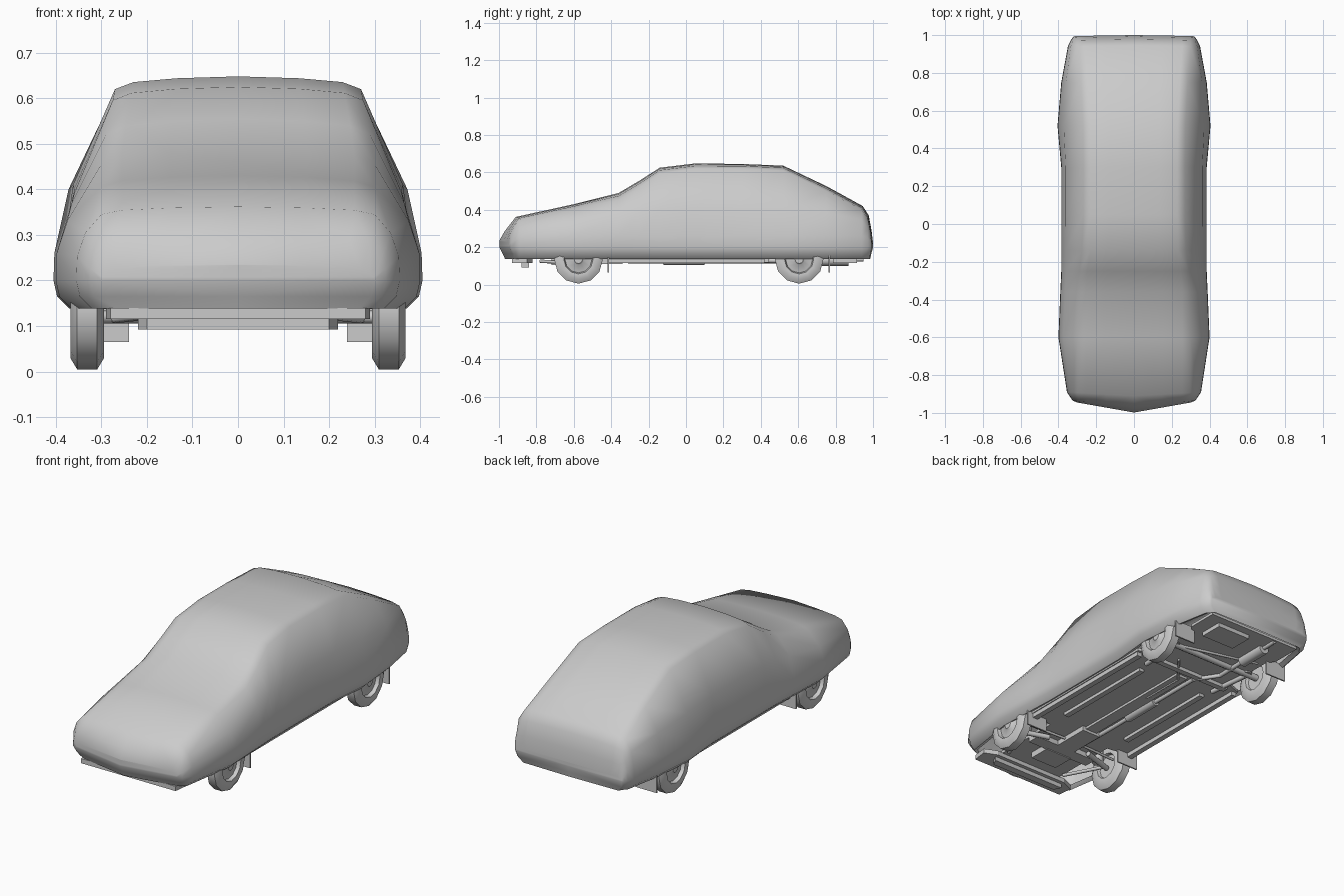
import bpy, bmesh, math
from mathutils import Vector, Matrix

if "Cube" in bpy.data.objects:
    bpy.data.objects.remove(bpy.data.objects["Cube"])

grey = bpy.data.materials.new("cover grey")
grey.use_nodes = True
grey.diffuse_color = (0.6, 0.6, 0.6, 1)
grey.node_tree.nodes["Principled BSDF"].inputs["Base Color"].default_value = (0.6, 0.6, 0.6, 1)


def finish(name, bm, angle=None):
    bmesh.ops.remove_doubles(bm, verts=bm.verts, dist=0.0005)
    bmesh.ops.recalc_face_normals(bm, faces=bm.faces)
    mesh = bpy.data.meshes.new(name)
    bm.to_mesh(mesh)
    bm.free()
    mesh.materials.append(grey)
    ob = bpy.data.objects.new(name, mesh)
    bpy.context.collection.objects.link(ob)
    if angle:
        bpy.ops.object.select_all(action='DESELECT')
        ob.select_set(True)
        bpy.context.view_layer.objects.active = ob
        bpy.ops.object.shade_smooth_by_angle(angle=math.radians(angle))
    return ob


def box(name, centre, size):
    bm = bmesh.new()
    bmesh.ops.create_cube(bm, size=1, matrix=Matrix.Translation(centre) @ Matrix.Diagonal((*size, 1)))
    return finish(name, bm)


def tube(name, points, radius, sides=8):
    bm = bmesh.new()
    for a, b in zip(points, points[1:]):
        a, b = Vector(a), Vector(b)
        turn = (b - a).to_track_quat('Z', 'Y').to_matrix().to_4x4()
        bmesh.ops.create_cone(bm, cap_ends=True, segments=sides, radius1=radius, radius2=radius,
                              depth=(b - a).length, matrix=Matrix.Translation((a + b) / 2) @ turn)
    return finish(name, bm, 50)


def plate(name, half, low, high):
    # slab from one half of an outline, mirrored in x
    bm = bmesh.new()
    outline = half + [(-x, y) for x, y in reversed(half)]
    face = bm.faces.new([bm.verts.new((x, y, low)) for x, y in outline])
    new = bmesh.ops.extrude_face_region(bm, geom=[face])["geom"]
    bmesh.ops.translate(bm, vec=(0, 0, high - low), verts=[v for v in new if isinstance(v, bmesh.types.BMVert)])
    return finish(name, bm)


# Draped cover: y, half width, belt z, belt x, shoulder z, shoulder x, top z, bow
stations = [
    (-0.945, .30, .215, .29, .225, .27, .235, -.053),
    (-0.935, .325, .25, .315, .28, .29, .285, -.035),
    (-0.89, .355, .305, .335, .345, .30, .362, -.02),
    (-0.60, .40, .33, .375, .405, .30, .43, 0),
    (-0.36, .39, .37, .365, .455, .30, .49, 0),
    (-0.25, .385, .39, .36, .52, .29, .555, 0),
    (-0.14, .385, .40, .36, .595, .275, .625, 0),
    (0.05, .385, .41, .362, .62, .27, .648, 0),
    (0.30, .385, .41, .362, .62, .27, .645, 0),
    (0.52, .405, .40, .372, .61, .272, .636, 0),
    (0.75, .385, .38, .36, .50, .285, .527, 0),
    (0.94, .35, .345, .335, .40, .30, .42, .005),
    (0.972, .335, .30, .322, .35, .30, .37, .005),
    (0.987, .325, .255, .315, .28, .30, .29, .005),
    (0.995, .315, .21, .31, .218, .29, .222, .005),
]


def section(st):
    y, w, bz, bx, sz, sx, top, bow = st
    tuck = 0.03 if y < -0.9 else -0.015 if y > 0.95 else 0
    pts = [(w - .06, .15, tuck), (w - .035, .138, tuck), (w - .008, .165, tuck * .6), (w, .2, 0),
           (w - .002, min(.26, (.2 + bz) / 2), 0), (bx, bz, 0), (sx, sz, 0),
           (sx * .85, sz + (top - sz) * .55, 0), (sx * .5, sz + (top - sz) * .85, 0), (0, top, 0)]
    return [Vector((x, y + t + bow * (1 - x / w), z)) for x, z, t in pts], bow


bm = bmesh.new()
columns = [[bm.verts.new(p) for p in section(s)[0]] for s in stations]
for end in (0, -1):
    # close the nose and tail with a bowed centre column
    pts, bow = section(stations[end])
    w = stations[end][1]
    inner = [bm.verts.new((0, p.y + bow * p.x / w, p.z)) for p in pts]
    columns = [inner] + columns if end == 0 else columns + [inner]
for a, b in zip(columns, columns[1:]):
    for i in range(len(a) - 1):
        bm.faces.new((a[i], a[i + 1], b[i + 1], b[i]))
bmesh.ops.remove_doubles(bm, verts=bm.verts, dist=0.0005)
bmesh.ops.mirror(bm, geom=bm.verts[:] + bm.edges[:] + bm.faces[:], axis='X', merge_dist=0.0005)
finish("car_cover", bm, 65)

# Floor pan, narrowed around the wheels
plate("floor_pan", [(.19, -.9), (.19, -.44), (.335, -.42), (.335, .43), (.25, .46),
                    (.25, .76), (.28, .79), (.28, .96)], .137, .152)
plate("front_valance", [(.28, -.93), (.29, -.85), (.22, -.82)], .115, .14)
plate("front_skid", [(.2, -.88), (.22, -.84)], .092, .118)
box("tunnel", (0, -.02, .134), (.07, .8, .02))
box("front_crossmember", (0, -.575, .125), (.38, .07, .03))
box("gearbox", (0, -.44, .13), (.11, .2, .04))
box("engine_sump", (0, -.66, .125), (.16, .12, .04))
box("rear_crossmember", (0, .43, .13), (.5, .03, .025))
box("fuel_tank", (.1, .85, .13), (.2, .13, .03))


def wheel(name, x, y, side):
    profile = [(-.036, .07), (-.037, .105), (-.022, .13), (.022, .13),
               (.037, .105), (.034, .078), (.015, .072), (.022, .03), (.03, .022), (.03, 0)]
    bm = bmesh.new()
    verts = [bm.verts.new((x + side * a, y, .135 + r)) for a, r in [(-.02, 0), (-.02, .065)] + profile]
    edges = [bm.edges.new(p) for p in zip(verts, verts[1:])]
    bmesh.ops.spin(bm, geom=verts + edges, cent=(x, y, .135), axis=(1, 0, 0),
                   angle=math.tau, steps=12)
    finish(name, bm, 40)


# Wheels, flaps, arms and rails, repeated on both sides
for s, side in ((1, "left"), (-1, "right")):
    for y, end in ((-.575, "front"), (.605, "rear")):
        wheel(f"{end}_{side}_wheel", s * .331, y, s)
        tube(f"{end}_{side}_spring", [(s * .24, y, .13), (s * .24, y, .24)], .03)
        box(f"{end}_{side}_mudflap", (s * .302, y + .16, .11), (.125, .008, .09))
    tube(f"{side}_front_arm", [(s * .3, -.575, .12), (s * .13, -.52, .12)], .014)
    tube(f"{side}_stabiliser_link", [(s * .27, -.575, .115), (s * .18, -.78, .125)], .009)
    tube(f"{side}_steering_rod", [(s * .28, -.5, .13), (0, -.48, .125)], .007)
    tube(f"{side}_trailing_arm", [(s * .24, .6, .125), (s * .22, .36, .13)], .013)
    box(f"{side}_floor_rail", (s * .2, 0, .13), (.03, .6, .02))
    box(f"{side}_sill", (s * .315, 0, .132), (.03, .84, .035))

tube("rear_axle", [(-.31, .605, .135), (.31, .605, .135)], .018)
tube("sway_rod", [(-.22, .72, .14), (.24, .6, .135)], .009)
tube("handbrake_cable", [(0, .1, .125), (0, .35, .125), (.12, .5, .13)], .006)

# Exhaust line with two silencers
tube("exhaust_pipe", [(-.06, -.6, .13), (-.06, -.3, .125), (-.06, .4, .125),
                      (-.14, .52, .125), (-.14, .95, .135)], .011)
tube("front_silencer", [(-.06, -.12, .128), (-.06, .1, .128)], .024, 10)
tube("rear_silencer", [(-.14, .7, .13), (-.14, .87, .13)], .03, 10)
